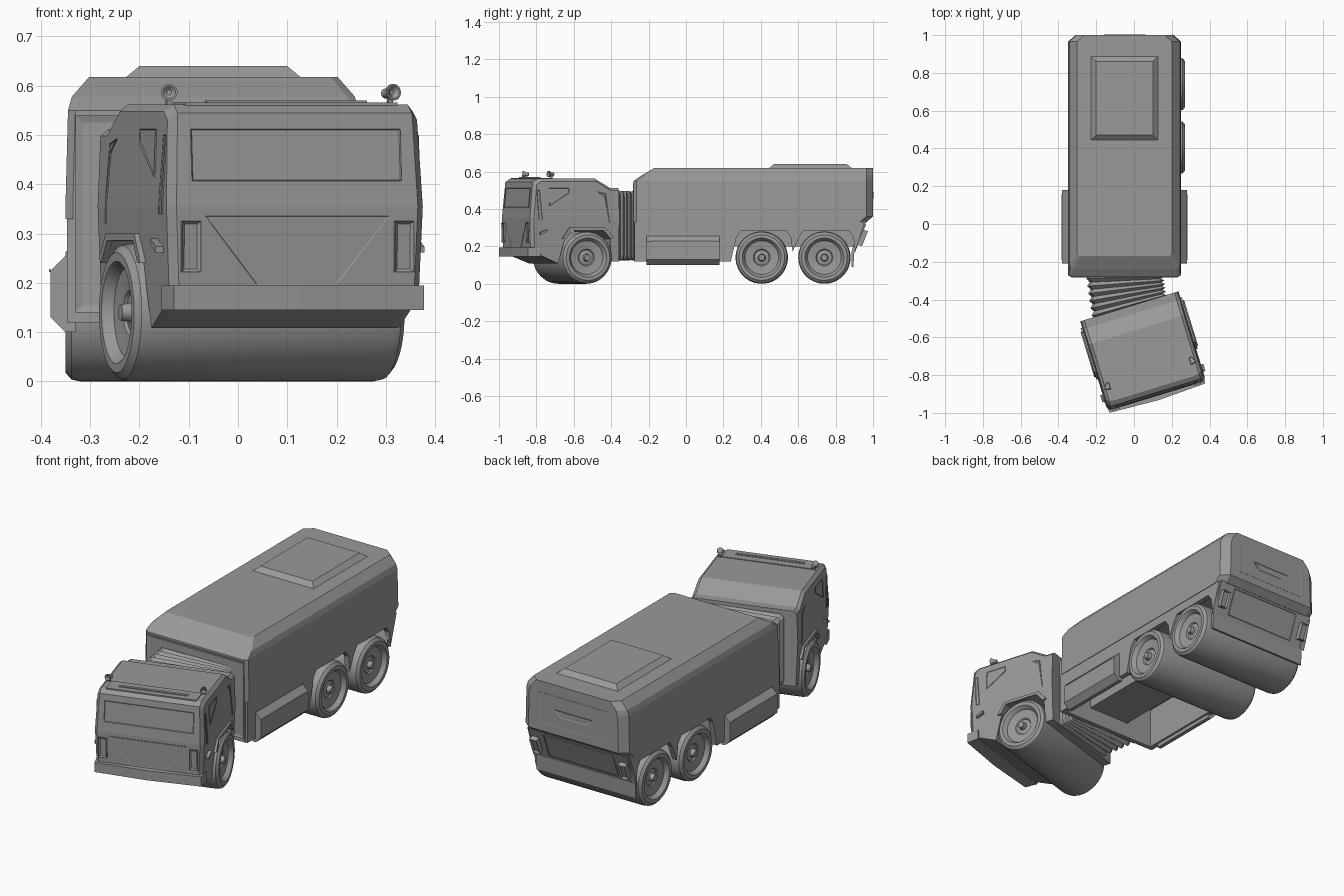
import bpy, bmesh, math
from mathutils import Matrix, Vector

cube = bpy.data.objects.get("Cube")
if cube:
    bpy.data.objects.remove(cube)

paint = bpy.data.materials.new("plain_grey")
paint.use_nodes = True
GREY = (0.32, 0.32, 0.32, 1)
paint.diffuse_color = GREY
paint.node_tree.nodes["Principled BSDF"].inputs["Base Color"].default_value = GREY

REAR = Matrix.Translation((-0.05, 0, 0))
YAW = Matrix.Rotation(math.radians(17), 4, 'Z')
CAB = Matrix.Translation((0.028, -0.608, 0)) @ YAW
BEND = 0.355


def lean(co):
    """Cab sides lean inwards above and below the waist line."""
    return Vector((co.x * (1 - 0.15 * abs(co.z - BEND)), co.y, co.z))


def finish(bm, name, m, warp=False, smooth=False, recalc=True):
    if recalc:
        bmesh.ops.recalc_face_normals(bm, faces=bm.faces)
    if warp:
        bmesh.ops.bisect_plane(bm, geom=bm.verts[:] + bm.edges[:] + bm.faces[:],
                               plane_co=(0, 0, BEND), plane_no=(0, 0, 1))
        for v in bm.verts:
            v.co = lean(v.co)
    bm.transform(m)
    me = bpy.data.meshes.new(name)
    bm.to_mesh(me)
    bm.free()
    me.materials.append(paint)
    if smooth:
        me.shade_smooth()
        me.set_sharp_from_angle(angle=math.radians(30))
    ob = bpy.data.objects.new(name, me)
    bpy.context.collection.objects.link(ob)
    return ob


def loft(name, rings, m, **kw):
    bm = bmesh.new()
    vs = [[bm.verts.new(p) for p in r] for r in rings]
    n = len(rings[0])
    for a, b in zip(vs, vs[1:]):
        for i in range(n):
            j = (i + 1) % n
            bm.faces.new((a[i], a[j], b[j], b[i]))
    bm.faces.new(vs[0])
    bm.faces.new(vs[-1])
    return finish(bm, name, m, **kw)


def prism(name, poly, axis, a, b, m, **kw):
    put = {'x': lambda p, q, t: (t, p, q), 'y': lambda p, q, t: (p, t, q),
           'z': lambda p, q, t: (p, q, t)}[axis]
    return loft(name, [[put(p, q, t) for p, q in poly] for t in (a, b)], m, **kw)


def box(name, lo, hi, m, **kw):
    rect = [(lo[0], lo[1]), (hi[0], lo[1]), (hi[0], hi[1]), (lo[0], hi[1])]
    return prism(name, rect, 'z', lo[2], hi[2], m, **kw)


def lathe(name, prof, centre, axis, m, n=48):
    """Rings of (radius, offset) around an axis."""
    turn = Vector(axis).to_track_quat('Z', 'Y')
    rings = [[Vector(centre) + turn @ Vector((r * math.cos(t), r * math.sin(t), h))
              for t in (2 * math.pi * i / n for i in range(n))] for r, h in prof]
    return loft(name, rings, m, smooth=True)


def panel(name, pts, out, m, thick=0.004, rim=0.006, depth=0.004, warp=False):
    """Framed plate with a sunken middle."""
    bm = bmesh.new()
    f = bm.faces.new([bm.verts.new(p) for p in pts])
    f.normal_update()
    if f.normal.dot(Vector(out)) < 0:
        f.normal_flip()
    n = f.normal.copy()
    g = bmesh.ops.extrude_face_region(bm, geom=[f])["geom"]
    top = [e for e in g if isinstance(e, bmesh.types.BMFace)]
    bmesh.ops.translate(bm, vec=n * thick, verts=top[0].verts[:])
    bm.normal_update()
    bmesh.ops.inset_region(bm, faces=top, thickness=rim, depth=-depth)
    return finish(bm, name, m, warp=warp)


def axle(name, centre, half, m):
    """Full-width roller with dished wheel faces."""
    side = [(0.006, -0.008), (0.016, -0.008), (0.02, -0.03), (0.04, -0.034), (0.045, -0.028),
            (0.09, -0.022), (0.1, -0.004), (0.104, 0), (0.122, 0), (0.136, -0.012), (0.14, -0.03)]
    prof = [(r, half + h) for r, h in side]
    prof += [(r, -h) for r, h in reversed(prof)]
    lathe(name, prof, centre, (1, 0, 0), m)


# Rear body: stacked plan outlines with clipped corners
def plan(z, w, y0, y1):
    return [(-w, y0 + 0.015, z), (-w + 0.015, y0, z), (w - 0.015, y0, z), (w, y0 + 0.015, z),
            (w, y1 - 0.035, z), (w - 0.04, y1, z), (-w + 0.04, y1, z), (-w, y1 - 0.035, z)]


loft("rear_body", [plan(0.33, 0.3, -0.28, 0.965), plan(0.36, 0.3, -0.28, 1.0),
                   plan(0.55, 0.295, -0.28, 1.0), plan(0.578, 0.287, -0.24, 1.0),
                   plan(0.618, 0.252, -0.17, 1.0)], REAR)
loft("roof_hatch", [[(x * w, 0.665 + y * d, z) for x, y in ((-1, -1), (1, -1), (1, 1), (-1, 1))]
                    for w, d, z in ((0.18, 0.225, 0.615), (0.15, 0.195, 0.64))], REAR)

# Side skirts with wheel arches, storage boxes
arch = [(-0.03, 0), (0, 0.08), (0.025, 0.115), (0.265, 0.115), (0.29, 0.08), (0.30, 0)]
skirt = [(-0.275, 0.33), (-0.275, 0.12), (0.24, 0.12)]
skirt += [(0.27 + y, 0.17 + z) for y, z in arch[1:]]
skirt += [(0.605 + y, 0.17 + z) for y, z in arch[:]][1:] + [(0.955, 0.33)]
locker = [(0.28, 0.255), (0.3, 0.255), (0.33, 0.225), (0.33, 0.13), (0.3, 0.1), (0.28, 0.1)]
for s, tag in ((1, "left"), (-1, "right")):
    prism(tag + "_skirt", skirt, 'x', s * 0.27, s * 0.297, REAR)
    prism(tag + "_locker", [(s * x, z) for x, z in locker], 'y', -0.21, 0.18, REAR)
    box(tag + "_locker_lip", (s * 0.33, -0.19, 0.222), (s * 0.333, 0.16, 0.228), REAR)
box("front_bulkhead", (-0.285, -0.278, 0.12), (0.285, -0.255, 0.34), REAR)
box("chassis_beam", (-0.12, -0.26, 0.2), (0.12, 0.9, 0.335), REAR)
box("middle_bulkhead", (-0.28, 0.215, 0.13), (0.28, 0.235, 0.335), REAR)
panel("front_frame", [(-0.28, -0.28, 0.14), (0.28, -0.28, 0.14), (0.28, -0.28, 0.54),
                      (-0.28, -0.28, 0.54)], (0, -1, 0), REAR, rim=0.02)

# Sloping tail with lamps and panels
tail = [(0.965, 0.335), (0.9, 0.17), (0.895, 0.09), (0.885, 0.09), (0.885, 0.17), (0.93, 0.335)]
prism("tail_panel", tail, 'x', -0.287, 0.287, REAR)


def slope(x, z):
    return (x, 0.901 + (z - 0.17) * 0.394, z)


for s, tag in ((1, "left"), (-1, "right")):
    panel(tag + "_tail_lamp", [slope(s * x, z) for x, z in
          ((0.235, 0.21), (0.275, 0.21), (0.275, 0.29), (0.235, 0.29))],
          (0, 1, 0), REAR, thick=0.026, rim=0.008, depth=0.01)
panel("tail_hatch", [slope(-0.2, 0.32), slope(0.2, 0.32), slope(0.2, 0.19), slope(-0.2, 0.19)],
      (0, 1, 0), REAR, thick=0.003, rim=0.004, depth=0.002)
panel("rear_window", [(-0.2, 1, 0.4), (0.2, 1, 0.4), (0.2, 1, 0.56), (-0.2, 1, 0.56)],
      (0, 1, 0), REAR, thick=0.001, rim=0.005, depth=0.0006)
panel("rear_vent", [(-0.11, 0.998, 0.49), (0.11, 0.998, 0.49), (0.075, 0.998, 0.455),
                    (-0.075, 0.998, 0.455)], (0, 1, 0), REAR, rim=0.01, depth=0.003)

# Axles
for i, y in enumerate((0.405, 0.74)):
    axle("rear_axle_%d" % (i + 1), (0.01, y, 0.14), 0.31, REAR)
axle("front_axle", (0, 0, 0.14), 0.287, CAB)

# Bellows fanning between cab and body
rings, folds = [], 12
outline = [(-1, -0.9), (-0.93, -1), (0.93, -1), (1, -0.9), (1, 0.9), (0.93, 1), (-0.93, 1), (-1, 0.9)]
start, end = Vector((-0.025, -0.445, 0.31)), Vector((-0.05, -0.27, 0.31))
for i in range(folds + 1):
    t = i / folds
    k = 1 if i % 2 else 0.92
    place = Matrix.Translation(start.lerp(end, t)) @ Matrix.Rotation(math.radians(17 * (1 - t)), 4, 'Z')
    rings.append([place @ Vector((x * 0.205 * k, 0, z * 0.185 * k)) for x, z in outline])
loft("bellows", rings, Matrix())

# Cab shell
side = [(-0.31, 0.15), (-0.315, BEND), (-0.298, 0.545), (-0.27, 0.562), (0.05, 0.562),
        (0.135, 0.512), (0.18, 0.512), (0.18, 0.12), (0.135, 0.12), (0.13, 0.24), (0.09, 0.285),
        (-0.09, 0.285), (-0.12, 0.25), (-0.16, 0.108), (-0.27, 0.15)]


def shell(x, back, drop):
    return [(x, v + (back if v < -0.25 else 0), z - (drop if z > 0.5 else 0)) for v, z in side]


loft("cab_shell", [shell(-0.272, 0.018, 0.014), shell(-0.256, 0, 0), shell(0.256, 0, 0),
                   shell(0.272, 0.018, 0.014)], CAB, warp=True)
bumper = [(-0.272, -0.26), (-0.265, -0.328), (0, -0.34), (0.265, -0.328), (0.272, -0.26)]
prism("front_bumper", bumper, 'z', 0.145, 0.195, CAB)


# Cab front panels
def face(x, z):
    v = -0.315 + (z - BEND) * (0.0895 if z > BEND else -0.0244)
    return (x, v, z)


def front(name, pts, **kw):
    panel(name, [face(x, z) for x, z in pts], (0, -1, 0), CAB, **kw)


front("windscreen", [(-0.222, 0.407), (0.222, 0.407), (0.222, 0.512), (-0.222, 0.512)],
      thick=0.003, rim=0.003, depth=0.0025)
front("grille_panel", [(-0.085, 0.197), (0.085, 0.197), (0.195, 0.336), (-0.195, 0.336)],
      thick=0.002, rim=0.003, depth=0.001)

# Cab sides, lamps and roof fittings
trim = [(-0.14, 0.24), (-0.1, 0.3), (0.1, 0.3), (0.145, 0.25), (0.13, 0.24), (0.09, 0.286),
        (-0.09, 0.286), (-0.12, 0.24)]
windows = {"door_window": [(-0.21, 0.512), (-0.1, 0.512), (-0.1, 0.485), (-0.21, 0.415)],
           "rear_quarter_vent": [(0.06, 0.492), (0.105, 0.482), (0.125, 0.32), (0.1, 0.465)],
           "front_quarter_window": [(-0.28, 0.5), (-0.265, 0.5), (-0.25, 0.34), (-0.27, 0.34)]}
handle = [(-0.265, 0.262), (-0.225, 0.278), (-0.225, 0.29), (-0.265, 0.274)]
bell = [(0.004, -0.024), (0.01, -0.02), (0.01, -0.006), (0.017, 0.008), (0.017, 0.012),
        (0.013, 0.012), (0.005, 0.004)]
for s, tag in ((1, "left"), (-1, "right")):
    for name, pts in windows.items():
        panel(tag + "_" + name, [(s * 0.272, v, z) for v, z in pts], (s, 0, 0), CAB,
              thick=0.003, rim=0.003, depth=0.002, warp=True)
    prism(tag + "_arch_trim", trim, 'x', s * 0.262, s * 0.28, CAB)
    prism(tag + "_handle", handle, 'x', s * 0.262, s * 0.285, CAB)
    front(tag + "_headlamp", [(s * x, z) for x, z in
          ((0.206, 0.222), (0.246, 0.222), (0.246, 0.326), (0.206, 0.326))],
          thick=0.008, rim=0.009, depth=0.006)
    box(tag + "_spotlight_post", (s * 0.235 - 0.005, -0.195, 0.55),
        (s * 0.235 + 0.005, -0.185, 0.58), CAB)
    lathe(tag + "_spotlight", bell, (s * 0.235, -0.195, 0.586), (s * 0.3, -1, 0.1), CAB, 20)
box("roof_plate", (-0.225, -0.275, 0.56), (0.225, -0.19, 0.566), CAB)
box("roof_light_bar", (-0.17, -0.245, 0.565), (0.17, -0.23, 0.57), CAB)
